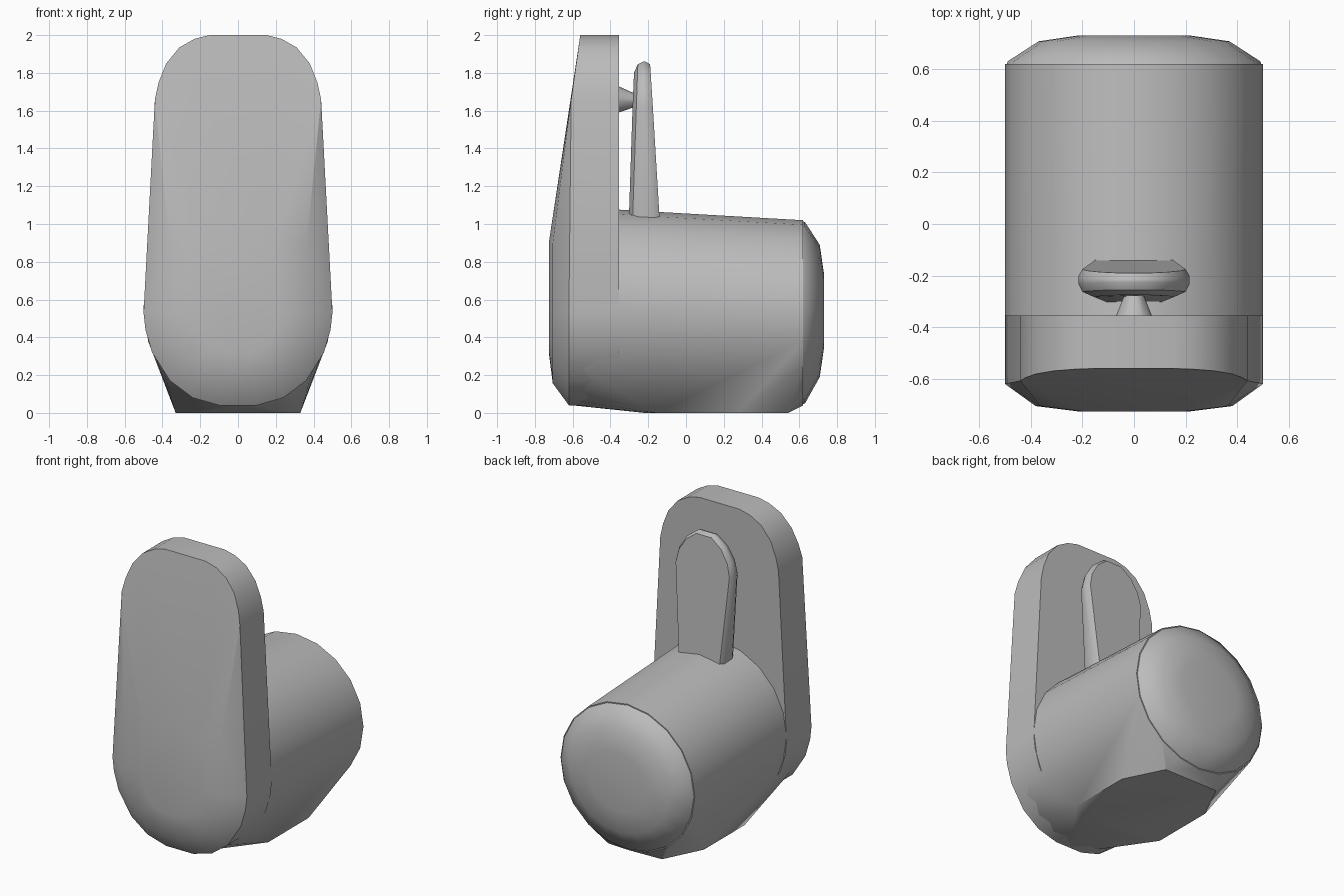
import bpy, bmesh, math

cube = bpy.data.objects.get("Cube")
if cube:
    bpy.data.objects.remove(cube, do_unlink=True)

grey = bpy.data.materials.new("plain grey")
grey.use_nodes = True
colour = (0.5, 0.5, 0.5, 1)
grey.diffuse_color = colour
grey.node_tree.nodes["Principled BSDF"].inputs["Base Color"].default_value = colour


def hull(name, points, angle=30):
    """Make a convex solid around the points, smooth except at sharp edges."""
    bm = bmesh.new()
    for p in points:
        bm.verts.new(p)
    result = bmesh.ops.convex_hull(bm, input=bm.verts)
    spare = {v for v in result["geom_interior"] + result["geom_unused"]
             if isinstance(v, bmesh.types.BMVert)}
    bmesh.ops.delete(bm, geom=list(spare), context="VERTS")
    bmesh.ops.dissolve_limit(bm, angle_limit=math.radians(1), verts=bm.verts, edges=bm.edges)
    bmesh.ops.recalc_face_normals(bm, faces=bm.faces)
    mesh = bpy.data.meshes.new(name)
    bm.to_mesh(mesh)
    bm.free()
    mesh.materials.append(grey)
    obj = bpy.data.objects.new(name, mesh)
    bpy.context.collection.objects.link(obj)
    bpy.ops.object.select_all(action="DESELECT")
    obj.select_set(True)
    bpy.context.view_layer.objects.active = obj
    bpy.ops.object.shade_smooth_by_angle(angle=math.radians(angle))
    return obj


def oval(y, z, rx, rz, sides=20):
    turns = [2 * math.pi * i / sides for i in range(sides)]
    return [(rx * math.cos(t), y, z + rz * math.sin(t)) for t in turns]


def mirrored(half):
    return half + [(-x, z) for x, z in half]


def inset(x, z, low, high, d):
    """Move an outline point towards the middle line of the shape."""
    cz = min(max(z, low), high)
    length = math.hypot(x, z - cz) or 1
    k = 1 - d / length
    return x * k, cz + (z - cz) * k


# Front plate: tall rounded slab, sloping front, chamfer fading upwards
def plate_front(z):
    return -0.715 + max(z - 0.9, 0) * 0.141


plate_half = [(0.15, 2), (0.23, 1.98), (0.31, 1.935), (0.38, 1.85), (0.42, 1.75),
              (0.44, 1.66), (0.482, 0.9), (0.5, 0.53), (0.49, 0.44), (0.455, 0.32),
              (0.36, 0.17), (0.24, 0.08), (0.1, 0.04)]
points = []
for x, z in mirrored(plate_half):
    edge = max(-0.62, plate_front(z))
    gap = edge - plate_front(z)
    points += [(x, -0.355, z), (x, edge, z)]
    for factor, bulge in ((1.25, 0.1), (3, -0.12)):
        if gap > 0.01:
            ix, iz = inset(x, z, 0.55, 1.6, gap * factor)
            points.append((ix, plate_front(iz) + bulge * gap, iz))
hull("front_plate", points)

# Barrel body with a flat foot
foot = [(s * x, y, 0) for s in (-1, 1)
        for x, y in ((0.2, -0.22), (0.33, -0.15), (0.33, 0.28), (0.2, 0.54))]
hull("body", oval(-0.6, 0.565, 0.5, 0.525) + oval(0.62, 0.53, 0.5, 0.49) + foot, 25)

# Domed end cap
hull("end_cap", oval(0.6, 0.53, 0.5, 0.49) + oval(0.63, 0.53, 0.49, 0.48)
     + oval(0.708, 0.54, 0.37, 0.35) + oval(0.73, 0.54, 0.22, 0.2), 45)

# Lever behind the plate: tapering, rounded at the top and front
lever_half = [(0.16, 0.95), (0.215, 1.62), (0.195, 1.71), (0.14, 1.8), (0.06, 1.86)]
points = []
for x, z in mirrored(lever_half):
    t = (z - 0.95) / 0.91
    back, front = -0.135 - 0.055 * t, -0.305 + 0.03 * t
    for d, y in ((0.015, back), (0, back - 0.025), (0, front + 0.05),
                 (0.015, front + 0.02), (0.06, front)):
        ix, iz = inset(x, z, 0.95, 1.65, d)
        points.append((ix, y, iz))
hull("lever", points, 35)

# Pin joining the lever to the plate
hull("pin", oval(-0.37, 1.66, 0.075, 0.075, 12) + oval(-0.27, 1.655, 0.035, 0.035, 12))
